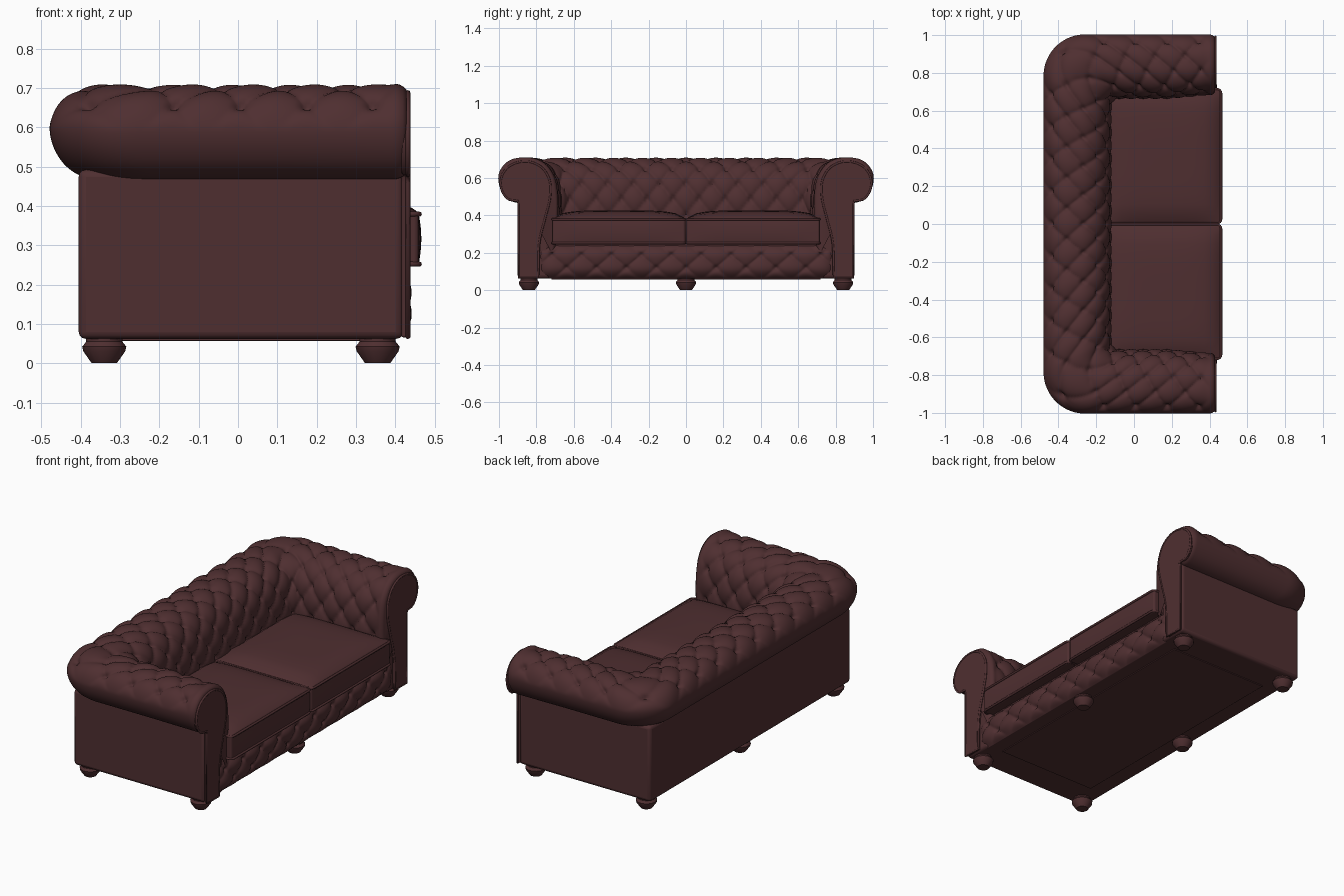
import bpy, bmesh, math
from mathutils import Vector

if "Cube" in bpy.data.objects:
    bpy.data.objects.remove(bpy.data.objects["Cube"])

leather = bpy.data.materials.new("oxblood leather")
leather.diffuse_color = (0.078, 0.028, 0.030, 1)
leather.use_nodes = True
leather.node_tree.nodes["Principled BSDF"].inputs["Base Color"].default_value = leather.diffuse_color


def finish(name, bm, angle=50, bevel=0, segments=3):
    me = bpy.data.meshes.new(name)
    bm.to_mesh(me)
    bm.free()
    ob = bpy.data.objects.new(name, me)
    bpy.context.collection.objects.link(ob)
    me.materials.append(leather)
    if bevel:
        m = ob.modifiers.new("soft_edges", 'BEVEL')
        m.width, m.segments, m.limit_method = bevel, segments, 'ANGLE'
        m.angle_limit = math.radians(40)
    bpy.ops.object.select_all(action='DESELECT')
    ob.select_set(True)
    bpy.context.view_layer.objects.active = ob
    bpy.ops.object.shade_smooth_by_angle(angle=math.radians(angle))
    return ob


def box(name, lo, hi, bevel):
    bm = bmesh.new()
    bmesh.ops.create_cube(bm, size=1)
    for v in bm.verts:
        v.co = [l + (c + 0.5) * (h - l) for c, l, h in zip(v.co, lo, hi)]
    return finish(name, bm, bevel=bevel)


def prism(name, pts, depth, bevel):
    bm = bmesh.new()
    f = bm.faces.new([bm.verts.new(p) for p in pts])
    top = bmesh.ops.extrude_face_region(bm, geom=[f])
    for v in top["geom"]:
        if isinstance(v, bmesh.types.BMVert):
            v.co += Vector(depth)
    bmesh.ops.recalc_face_normals(bm, faces=bm.faces[:])
    return finish(name, bm, bevel=bevel)


def piping(name, pts, radius, closed):
    cu = bpy.data.curves.new(name, 'CURVE')
    cu.dimensions, cu.bevel_depth, cu.bevel_resolution = '3D', radius, 2
    sp = cu.splines.new('POLY')
    sp.points.add(len(pts) - 1)
    for p, co in zip(sp.points, pts):
        p.co = (*co, 1)
    sp.use_cyclic_u = closed
    cu.materials.append(leather)
    bpy.context.collection.objects.link(bpy.data.objects.new(name, cu))


def spline(pts, n):
    p = [Vector(q) for q in pts]
    p = [2 * p[0] - p[1]] + p + [2 * p[-1] - p[-2]]
    out = []
    for i in range(1, len(p) - 2):
        a, b, c, d = p[i - 1:i + 3]
        for k in range(n):
            t = k / n
            out.append(0.5 * (2 * b + (c - a) * t + (2 * a - 5 * b + 4 * c - d) * t * t
                              + (3 * b - a - 3 * c + d) * t ** 3))
    return out + [p[-2]]


def tuft(u, v):
    """Diamond pillow height (0..1) and button pit (0..1)."""
    a, b = u + v / 2, u - v / 2
    pillow = (abs(math.sin(math.pi * a)) * abs(math.sin(math.pi * b))) ** 0.45
    da, db = a - round(a), b - round(b)
    return pillow, math.exp(-(da * da + db * db) / 0.014)


def grid_faces(bm, rows):
    for r, q in zip(rows, rows[1:]):
        for j in range(len(r) - 1):
            bm.faces.new((r[j], q[j], q[j + 1], r[j + 1]))


# Tufted arms and back: one rolled profile swept round a U
def u_path(x_back, y_side, rad, y_front, x_front=0.428):
    pts = []
    cx, cy = x_back + rad, y_side - rad
    for i in range(76):
        t = i / 76
        ease = min(1, t * 2)
        pts.append((x_front + (cx - x_front) * t, -(y_front + (y_side - y_front) * ease), 4 * t))
    for i in range(22):
        t = i / 22
        a = -math.pi / 2 - t * math.pi / 2
        pts.append((cx + rad * math.cos(a), -cy + rad * math.sin(a), 4 + t))
    for i in range(82):
        t = i / 82
        pts.append((x_back, -cy * (1 - t), 5 + 4.5 * t))
    mirrored = [(x, -y, 19 - u) for x, y, u in reversed(pts)]
    return pts + [(x_back, 0, 9.5)] + mirrored


outer = u_path(-0.458, 0.983, 0.2, 0.983)
inner = u_path(-0.138, 0.682, 0.06, 0.705)
profile = spline([(0.40, 0.492), (0.25, 0.49), (0.11, 0.515), (0.02, 0.56), (0.0, 0.61),
                  (0.07, 0.652), (0.2, 0.68), (0.4, 0.69), (0.62, 0.684), (0.8, 0.655),
                  (0.93, 0.60), (0.99, 0.52), (1.0, 0.42), (0.97, 0.3), (0.93, 0.2)], 7)
arc = [0]
for p, q in zip(profile, profile[1:]):
    arc.append(arc[-1] + math.hypot((q.x - p.x) * 0.31, q.y - p.y))
s0 = arc[35]
bm = bmesh.new()
rows, amounts = [], []
for (ox, oy, u), (ix, iy, _) in zip(outer, inner):
    row = []
    edge = min(u, 19 - u) * 0.17
    end = min(1, max(0, (edge - 0.03) / 0.06))
    for (w, h), s in zip(profile, arc):
        row.append(bm.verts.new((ox + (ix - ox) * w, oy + (iy - oy) * w, h)))
        fade = min(1, max(0, (s - s0 + 0.06) / 0.06)) * end
        pillow, pit = tuft(u + 0.5, (s - s0) / 0.086)
        d = 0.02 * (1 + (pillow - 1) * fade) - 0.017 * pit * fade
        amounts.append(d - 0.014 * max(0, 1 - edge / 0.03) ** 2)
    rows.append(row)
grid_faces(bm, rows)
bm.normal_update()
if sum(f.normal.z * f.calc_area() for f in bm.faces) < 0:
    bmesh.ops.reverse_faces(bm, faces=bm.faces[:])
    bm.normal_update()
moved = [v.co + v.normal * d for v, d in zip(bm.verts, amounts)]
for v, co in zip(bm.verts, moved):
    v.co = co
caps = [bm.faces.new(rows[0]), bm.faces.new(rows[-1])]
for f in caps:
    f.normal_update()
    if f.normal.x < 0:
        f.normal_flip()
finish("tufted_arms_and_back", bm, 65)

# Smooth outer carcass, seat base and underside panel
prism("outer_carcass", [(x, y, 0.062) for x, y in (
    (-0.405, -0.9), (0.42, -0.9), (0.42, -0.73), (-0.2, -0.73), (-0.2, 0.73),
    (0.42, 0.73), (0.42, 0.9), (-0.405, 0.9))], (0, 0, 0.43), 0.018)
box("seat_base", (-0.3, -0.8, 0.062), (0.405, 0.8, 0.25), 0.008)
box("underside_panel", (-0.3, -0.72, 0.057), (0.32, 0.72, 0.07), 0.002)

# Tufted front rail
bm = bmesh.new()
rows = []
for i in range(201):
    y = -0.79 + 1.58 * i / 200
    row = []
    for j in range(29):
        z = 0.062 + 0.178 * j / 28
        t, e = abs(j / 14 - 1), abs(i / 100 - 1)
        pillow, pit = tuft(y / 0.16, (z - 0.12) / 0.068)
        swell = (1 - t ** 4) * (1 - e ** 40)
        row.append(bm.verts.new((0.402 + swell * (0.022 + 0.018 * pillow - 0.014 * pit), y, z)))
    rows.append(row)
grid_faces(bm, rows)
bm.normal_update()
finish("tufted_front_rail", bm, 65)

# Scroll-shaped arm fronts with piped edges
scroll = spline([(0.90, 0.478), (0.95, 0.487), (0.983, 0.53), (0.99, 0.59), (0.96, 0.65),
                 (0.90, 0.683), (0.83, 0.685), (0.765, 0.65), (0.728, 0.58), (0.728, 0.49),
                 (0.755, 0.38), (0.785, 0.25), (0.79, 0.066)], 5)
outline = [Vector((0.895, 0.066)), Vector((0.895, 0.46))] + scroll
for side, s in (("left", -1), ("right", 1)):
    prism(side + "_arm_front", [(0.415, s * y, z) for y, z in outline], (0.02, 0, 0), 0.005)
    piping(side + "_arm_front_piping", [(0.432, s * y, z) for y, z in outline], 0.006, True)

# Two crowned seat cushions with piping
for side, s in (("left", -1), ("right", 1)):
    bm = bmesh.new()
    bmesh.ops.create_cube(bm, size=2)
    bmesh.ops.subdivide_edges(bm, edges=bm.edges[:], cuts=13, use_grid_fill=True)
    for v in bm.verts:
        x, y, z = v.co
        crown = ((1 - x ** 4) * (1 - y ** 4)) ** 0.6 if z > 0.99 else 0
        bulge = 0.008 * (1 - z * z) * (1 - y ** 4) if x > 0.99 else 0
        v.co = (0.152 + 0.306 * x + bulge, s * 0.359 + 0.355 * y,
                0.316 + 0.069 * z + 0.042 * crown)
    finish(side + "_seat_cushion", bm, 60, bevel=0.009)
    for label, z in (("upper", 0.379), ("lower", 0.252)):
        loop = []
        for cx, cy, a0 in ((1, 1, 0), (-1, 1, 90), (-1, -1, 180), (1, -1, 270)):
            for k in range(5):
                a = math.radians(a0 + k * 22.5)
                loop.append((0.152 + cx * 0.287 + 0.022 * math.cos(a),
                             s * 0.359 + cy * 0.333 + 0.022 * math.sin(a), z))
        piping(f"{side}_cushion_{label}_piping", loop, 0.0065, True)

# Turned bun feet
foot = [(0.0, 0.0), (0.032, 0.0), (0.053, 0.03), (0.056, 0.042), (0.046, 0.055), (0.046, 0.068)]
for i, x in enumerate((-0.34, 0.355)):
    for j, y in enumerate((-0.84, 0, 0.84)):
        bm = bmesh.new()
        vs = [bm.verts.new((r, 0, z)) for r, z in foot]
        es = [bm.edges.new(p) for p in zip(vs, vs[1:])]
        bmesh.ops.spin(bm, geom=vs + es, axis=(0, 0, 1), cent=(0, 0, 0),
                       angle=2 * math.pi, steps=14)
        bmesh.ops.remove_doubles(bm, verts=bm.verts[:], dist=0.0005)
        bmesh.ops.recalc_face_normals(bm, faces=bm.faces[:])
        bmesh.ops.translate(bm, verts=bm.verts[:], vec=(x, y, 0))
        finish(f"foot_{'back' if i == 0 else 'front'}_{j + 1}", bm, 35)
